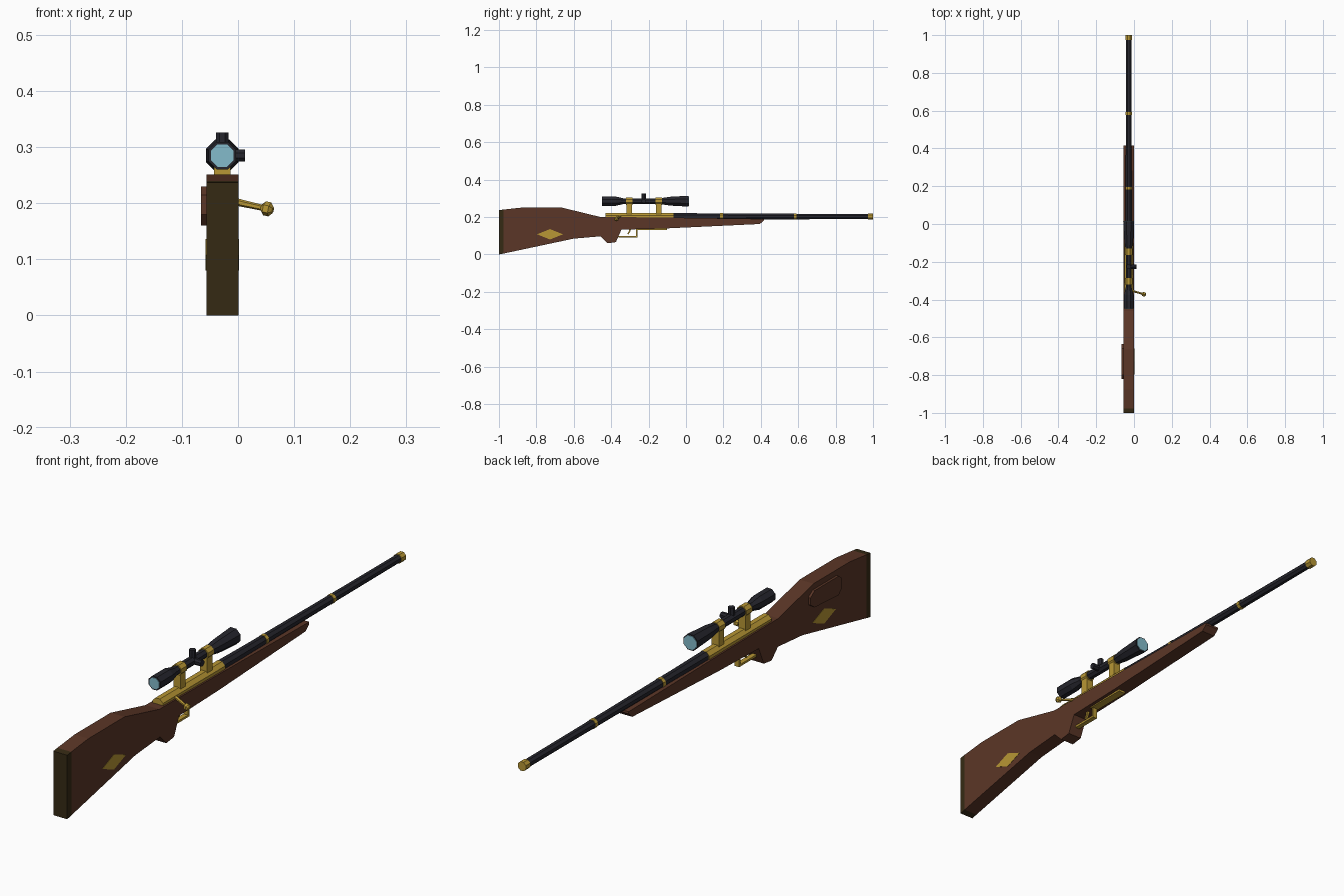
import bpy, bmesh, math
from mathutils import Vector

cube = bpy.data.objects.get("Cube")
if cube:
    bpy.data.objects.remove(cube, do_unlink=True)

CX = -0.028          # centre plane of the rifle
HALF = 0.0285        # half thickness of the stock


def material(name, r, g, b):
    m = bpy.data.materials.new(name)
    m.use_nodes = True
    m.diffuse_color = (r, g, b, 1)
    m.node_tree.nodes["Principled BSDF"].inputs["Base Color"].default_value = (r, g, b, 1)
    return m


WOOD = material("walnut brown", 0.105, 0.037, 0.02)
PAD = material("dark olive rubber", 0.036, 0.023, 0.007)
BRASS = material("brass", 0.48, 0.31, 0.035)
STEEL = material("dark steel", 0.019, 0.019, 0.026)
GLASS = material("pale blue glass", 0.23, 0.5, 0.6)


def finish(name, bm, mat):
    bmesh.ops.recalc_face_normals(bm, faces=bm.faces[:])
    mesh = bpy.data.meshes.new(name)
    bm.to_mesh(mesh)
    bm.free()
    mesh.materials.append(mat)
    obj = bpy.data.objects.new(name, mesh)
    bpy.context.collection.objects.link(obj)
    return obj


def slab(name, outline, x0, x1, mat):
    """Extrude a (y, z) outline from x0 to x1."""
    bm = bmesh.new()
    face = bm.faces.new([bm.verts.new((x0, y, z)) for y, z in outline])
    out = bmesh.ops.extrude_face_region(bm, geom=[face])
    moved = [v for v in out["geom"] if isinstance(v, bmesh.types.BMVert)]
    bmesh.ops.translate(bm, verts=moved, vec=(x1 - x0, 0, 0))
    return finish(name, bm, mat)


def box(name, x, y, z, mat):
    return slab(name, [(y[0], z[0]), (y[1], z[0]), (y[1], z[1]), (y[0], z[1])], x[0], x[1], mat)


def turned(name, start, axis, profile, mat, sides=8):
    """Faceted turning: profile holds (distance along axis, flat radius)."""
    bm = bmesh.new()
    rot = Vector(axis).to_track_quat('Z', 'Y')
    rings = []
    for d, flat in profile:
        r = flat / math.cos(math.pi / sides)
        ring = []
        for i in range(sides):
            a = (i + 0.5) * math.tau / sides
            ring.append(bm.verts.new(Vector(start) + rot @ Vector((r * math.cos(a), r * math.sin(a), d))))
        rings.append(ring)
    for a, b in zip(rings, rings[1:]):
        for i in range(sides):
            j = (i + 1) % sides
            bm.faces.new((a[i], a[j], b[j], b[i]))
    bm.faces.new(rings[0])
    bm.faces.new(rings[-1])
    return finish(name, bm, mat)


def along_y(name, z, profile, mat):
    return turned(name, (CX, 0, z), (0, 1, 0), profile, mat)


# Stock and butt
stock = [(-0.976, 0.24), (-0.876, 0.251), (-0.665, 0.251), (-0.46, 0.201),
         (-0.05, 0.197), (0.416, 0.19), (0.416, 0.182), (0.395, 0.163),
         (-0.115, 0.139), (-0.345, 0.133), (-0.375, 0.066), (-0.42, 0.06),
         (-0.457, 0.097), (-0.60, 0.085), (-0.976, 0.005)]
slab("stock", stock, CX - HALF, CX + HALF, WOOD)
slab("butt_pad", [(-1, 0), (-0.976, 0.005), (-0.976, 0.24), (-1, 0.237)],
     CX - HALF, CX + HALF, PAD)
cheek = [(-0.82, 0.18), (-0.80, 0.16), (-0.66, 0.168), (-0.635, 0.185),
         (-0.635, 0.212), (-0.66, 0.23), (-0.80, 0.23), (-0.82, 0.215)]
slab("cheek_piece", cheek, CX - HALF - 0.009, CX - HALF + 0.002, WOOD)

# Diamond inlays on both sides
diamond = [(-0.796, 0.108), (-0.727, 0.08), (-0.658, 0.108), (-0.727, 0.136)]
for side, s in (("left", 1), ("right", -1)):
    x = CX + s * HALF
    slab(side + "_diamond_inlay", diamond, x - s * 0.002, x + s * 0.001, BRASS)

# Receiver, barrel and bands
along_y("receiver", 0.2, [(-0.43, 0.022), (-0.066, 0.022)], BRASS)
along_y("barrel", 0.203, [(-0.07, 0.019), (0.1, 0.017), (0.5, 0.015), (0.985, 0.0138)], STEEL)
for name, y, r in (("rear_band", 0.19, 0.0178), ("front_band", 0.585, 0.0163)):
    along_y(name, 0.203, [(y - 0.007, r), (y + 0.007, r)], BRASS)
along_y("muzzle_cap", 0.203, [(0.974, 0.0165), (1.0, 0.0165)], BRASS)

# Bolt handle and knob
root, tip = Vector((-0.015, -0.352, 0.205)), Vector((0.052, -0.372, 0.19))
turned("bolt_handle", root, tip - root, [(0, 0.006), (0.068, 0.0045)], BRASS, 6)
turned("bolt_knob", tip, tip - root,
       [(-0.011, 0.005), (-0.005, 0.011), (0.005, 0.011), (0.011, 0.005)], BRASS, 6)

# Scope
SZ = 0.285
along_y("scope_body", SZ, [(-0.448, 0.0245), (-0.375, 0.0245), (-0.335, 0.0155),
                           (-0.14, 0.0155), (-0.085, 0.0235), (0.013, 0.029)], STEEL)
along_y("rear_lens", SZ, [(-0.45, 0.02), (-0.446, 0.02)], GLASS)
along_y("front_lens", SZ, [(0.01, 0.025), (0.0155, 0.025)], GLASS)
turned("top_turret", (CX, -0.226, SZ), (0, 0, 1), [(0, 0.011), (0.041, 0.011)], STEEL)
turned("side_turret", (CX, -0.226, SZ), (1, 0, 0), [(0, 0.011), (0.0405, 0.011)], STEEL)
for name, y in (("rear", -0.303), ("front", -0.146)):
    along_y(name + "_scope_ring", SZ, [(y - 0.017, 0.0195), (y + 0.017, 0.0195)], BRASS)
    box(name + "_scope_mount", (CX - 0.0145, CX + 0.0145), (y - 0.015, y + 0.015),
        (0.21, 0.275), BRASS)

# Trigger group
guard = [(-0.36, 0.092), (-0.258, 0.092), (-0.258, 0.137), (-0.266, 0.137),
         (-0.266, 0.1), (-0.36, 0.1)]
slab("trigger_guard", guard, CX - 0.009, CX + 0.009, BRASS)
trigger = [(-0.302, 0.14), (-0.306, 0.124), (-0.314, 0.11), (-0.308, 0.107),
           (-0.298, 0.122), (-0.293, 0.14)]
slab("trigger", trigger, CX - 0.004, CX + 0.004, BRASS)
box("floor_plate", (CX - 0.015, CX + 0.015), (-0.268, -0.102), (0.132, 0.145), BRASS)
